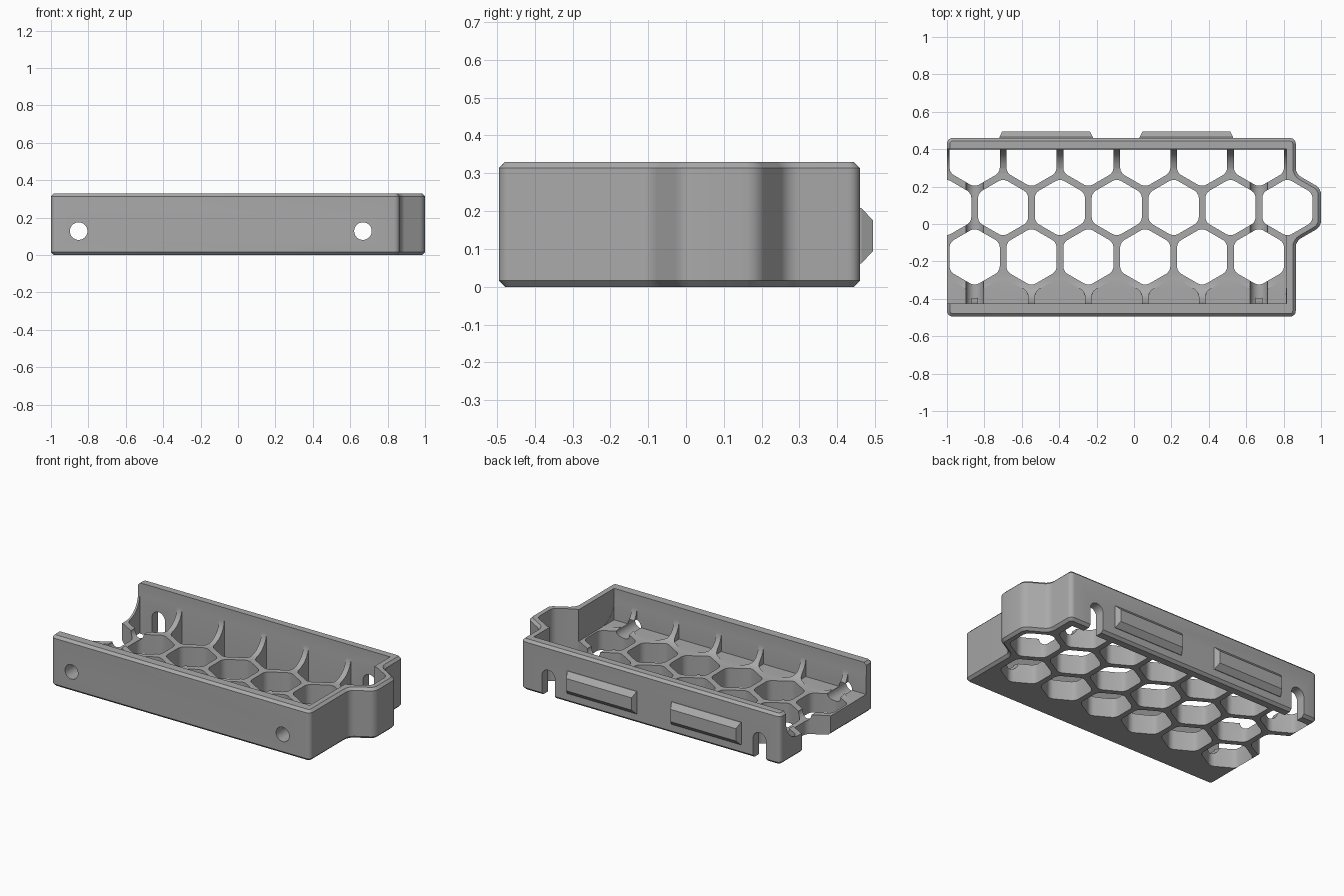
import bpy, bmesh, math
from mathutils import Matrix, Vector

if "Cube" in bpy.data.objects:
    bpy.data.objects.remove(bpy.data.objects["Cube"])

grey = bpy.data.materials.new("plain grey")
grey.use_nodes = True
COLOUR = (0.4, 0.4, 0.4, 1)
grey.diffuse_color = COLOUR
grey.node_tree.nodes["Principled BSDF"].inputs["Base Color"].default_value = COLOUR

PITCH, ROW = 0.304, 0.264
MID_Y = 0.088
FLOOR, HEIGHT = 0.125, 0.33
FRONT_IN, BACK_IN, RIGHT_IN = -0.425, 0.4, 0.815


def merge(bm, part):
    """Add a finished piece to a larger mesh."""
    mesh = bpy.data.meshes.new("temp")
    part.to_mesh(mesh)
    part.free()
    bm.from_mesh(mesh)
    bpy.data.meshes.remove(mesh)


def prism(bm, points, z0, z1, rounding=0.0, segments=4):
    """Upright prism with rounded vertical edges."""
    part = bmesh.new()
    face = part.faces.new([part.verts.new((x, y, z0)) for x, y in points])
    ext = bmesh.ops.extrude_face_region(part, geom=[face])
    for v in ext["geom"]:
        if isinstance(v, bmesh.types.BMVert):
            v.co.z = z1
    if rounding:
        upright = [e for e in part.edges if abs(e.verts[0].co.z - e.verts[1].co.z) > 0.01]
        bmesh.ops.bevel(part, geom=upright, offset=rounding, segments=segments,
                        profile=0.5, affect='EDGES')
    bmesh.ops.recalc_face_normals(part, faces=part.faces[:])
    merge(bm, part)


def clip(bm, point, normal):
    """Cut away everything on the normal side of a plane and cap it."""
    cut = bmesh.ops.bisect_plane(bm, geom=bm.verts[:] + bm.edges[:] + bm.faces[:],
                                 plane_co=point, plane_no=normal, clear_outer=True)
    edges = [e for e in cut["geom_cut"] if isinstance(e, bmesh.types.BMEdge)]
    bmesh.ops.holes_fill(bm, edges=edges, sides=0)


def hexagon(bm, cx, cy, z0, z1, radius=0.155):
    pts = [(cx + radius * math.cos(math.radians(a)), cy + radius * math.sin(math.radians(a)))
           for a in range(30, 390, 60)]
    prism(bm, pts, z0, z1, 0.025, 3)


def finish(name, bm):
    mesh = bpy.data.meshes.new(name)
    bmesh.ops.recalc_face_normals(bm, faces=bm.faces[:])
    bm.to_mesh(mesh)
    bm.free()
    mesh.materials.append(grey)
    ob = bpy.data.objects.new(name, mesh)
    bpy.context.collection.objects.link(ob)
    return ob


# Outer block with the hexagonal bump on its left end
bm = bmesh.new()
outline = [(-1, -0.495), (0.865, -0.495), (0.865, -0.092), (1, -0.014),
           (1, 0.19), (0.865, 0.268), (0.865, 0.46), (-1, 0.46)]
prism(bm, outline, 0, HEIGHT, 0.03)
rims = [e for e in bm.edges if abs(e.verts[0].co.z - e.verts[1].co.z) < 0.001]
bmesh.ops.bevel(bm, geom=rims, offset=0.016, segments=1, affect='EDGES')
tray = finish("tray", bm)
cutters = []

# Open channel with filleted sides
R = 0.13
side = [(FRONT_IN, 0.6)]
for start, cy in ((180, FRONT_IN + R), (270, BACK_IN - R)):
    for i in range(9):
        a = math.radians(start + 90 * i / 8)
        side.append((cy + R * math.cos(a), FLOOR + R + R * math.sin(a)))
side.append((BACK_IN, 0.6))
bm = bmesh.new()
face = bm.faces.new([bm.verts.new((-1.2, y, z)) for y, z in side])
ext = bmesh.ops.extrude_face_region(bm, geom=[face])
bmesh.ops.translate(bm, vec=(1.2 + RIGHT_IN, 0, 0),
                    verts=[v for v in ext["geom"] if isinstance(v, bmesh.types.BMVert)])
cutters.append(finish("channel_cutter", bm))

# Honeycomb holes
bm = bmesh.new()
for i in range(7):
    hexagon(bm, -1.004 + PITCH * i, MID_Y, -0.1, 0.6)
for i in range(6):
    hexagon(bm, -0.852 + PITCH * i, MID_Y - ROW, -0.1, 0.6)
cutters.append(finish("honeycomb_cutter", bm))

bm = bmesh.new()
for i in range(6):
    hexagon(bm, -0.852 + PITCH * i, MID_Y + ROW, -0.1, 0.6)
clip(bm, Vector((0, BACK_IN - 0.001, 0)), Vector((0, 1, 0)))
cutters.append(finish("back_honeycomb_cutter", bm))

# Blind pockets in the front fillet
bm = bmesh.new()
for i in range(7):
    hexagon(bm, -1.004 + PITCH * i, MID_Y - 2 * ROW, FLOOR + 0.001, 0.6)
clip(bm, Vector((0, FRONT_IN + 0.001, 0)), Vector((0, -1, 0)))
clip(bm, Vector((RIGHT_IN - 0.001, 0, 0)), Vector((1, 0, 0)))
cutters.append(finish("pocket_cutter", bm))

# Cross bores, opening downwards as slots in the back wall
for x in (-0.852, 0.668):
    bm = bmesh.new()
    bmesh.ops.create_cone(bm, cap_ends=True, segments=32, radius1=0.047, radius2=0.047,
                          depth=1.4,
                          matrix=Matrix.Translation((x, 0, 0.128)) @ Matrix.Rotation(math.pi / 2, 4, 'X'))
    cutters.append(finish("bore_cutter", bm))
    bm = bmesh.new()
    w = 0.0468
    prism(bm, [(x - w, 0.38), (x + w, 0.38), (x + w, 0.7), (x - w, 0.7)], -0.1, 0.129)
    cutters.append(finish("slot_cutter", bm))

for c in cutters:
    c.hide_render = True
    mod = tray.modifiers.new(c.name, 'BOOLEAN')
    mod.operation = 'DIFFERENCE'
    mod.solver = 'EXACT'
    mod.object = c
bpy.context.view_layer.update()
done = bpy.data.meshes.new_from_object(tray.evaluated_get(bpy.context.evaluated_depsgraph_get()))
tray.modifiers.clear()
tray.data = done
for c in cutters:
    bpy.data.objects.remove(c)

# Bevelled rails on the back
for name, x in (("back_rail_right", -0.47), ("back_rail_left", 0.28)):
    bm = bmesh.new()
    rings = []
    for y, hx, hz in ((0.455, 0.25, 0.073), (0.464, 0.25, 0.073), (0.495, 0.235, 0.04)):
        rings.append([bm.verts.new((x + sx * hx, y, 0.135 + sz * hz))
                      for sx, sz in ((-1, -1), (1, -1), (1, 1), (-1, 1))])
    for lo, hi in zip(rings, rings[1:]):
        for k in range(4):
            bm.faces.new((lo[k], lo[(k + 1) % 4], hi[(k + 1) % 4], hi[k]))
    bm.faces.new(rings[0])
    bm.faces.new(rings[-1])
    finish(name, bm)

# Smooth the rounded parts, keep the sharp edges
bpy.ops.object.select_all(action='DESELECT')
tray.select_set(True)
bpy.context.view_layer.objects.active = tray
bpy.ops.object.shade_smooth_by_angle(angle=math.radians(30))
